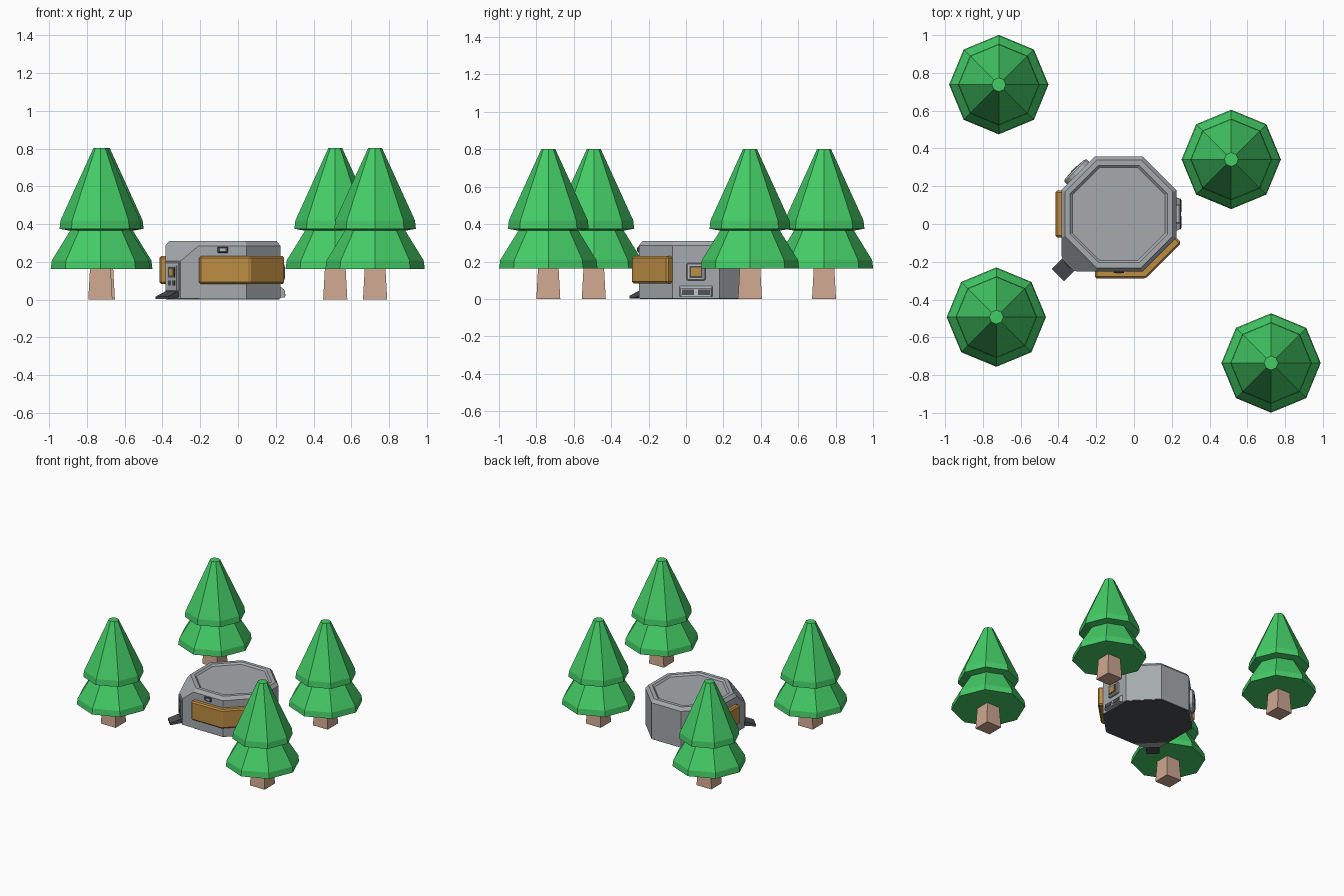
import bpy, math
from mathutils import Vector

if "Cube" in bpy.data.objects:
    bpy.data.objects.remove(bpy.data.objects["Cube"])


def srgb(r, g, b):
    f = lambda c: (c / 255 / 12.92) if c < 10 else ((c / 255 + 0.055) / 1.055) ** 2.4
    return (f(r), f(g), f(b), 1)


def material(name, *rgb):
    m = bpy.data.materials.new(name)
    m.diffuse_color = srgb(*rgb)
    m.use_nodes = True
    m.node_tree.nodes["Principled BSDF"].inputs["Base Color"].default_value = m.diffuse_color
    return m


GREEN = material("leaf green", 68, 204, 102)
TRUNK = material("pale bark", 206, 168, 144)
GREY = material("wall grey", 165, 170, 174)
LIGHT = material("trim grey", 182, 186, 190)
DARK = material("dark grey", 74, 79, 83)
ORANGE = material("amber", 190, 141, 66)

CX, CY, AP = -0.08, 0.053, 0.305      # octagon centre and apothem
T = math.tan(math.pi / 8)
HALF = AP * T                         # half the length of one wall


def mesh_object(name, verts, faces, mat, bevel=0):
    me = bpy.data.meshes.new(name)
    me.from_pydata([tuple(v) for v in verts], [], faces)
    me.materials.append(mat)
    ob = bpy.data.objects.new(name, me)
    bpy.context.collection.objects.link(ob)
    if bevel:
        mod = ob.modifiers.new("bevel", 'BEVEL')
        mod.width, mod.segments, mod.limit_method = bevel, 1, 'ANGLE'
    return ob


def rings(name, profile, sides, centre, mat, turn=0.0):
    """Stack of polygon rings given as (circumradius, z), capped at both ends."""
    verts = []
    for r, z in profile:
        for i in range(sides):
            a = turn + 2 * math.pi * i / sides
            verts.append((centre[0] + r * math.cos(a), centre[1] + r * math.sin(a), z))
    faces = [tuple(reversed(range(sides)))]
    for k in range(len(profile) - 1):
        for i in range(sides):
            j = (i + 1) % sides
            faces.append((k * sides + i, k * sides + j, (k + 1) * sides + j, (k + 1) * sides + i))
    n = (len(profile) - 1) * sides
    faces.append(tuple(range(n, n + sides)))
    return mesh_object(name, verts, faces, mat)


def prism(name, plan, z0, z1, mat, bevel=0):
    """Extrude a counter-clockwise plan outline upwards."""
    n = len(plan)
    verts = [(x, y, z0) for x, y in plan] + [(x, y, z1) for x, y in plan]
    faces = [tuple(reversed(range(n))), tuple(range(n, 2 * n))]
    faces += [(i, (i + 1) % n, n + (i + 1) % n, n + i) for i in range(n)]
    return mesh_object(name, verts, faces, mat, bevel)


def on_wall(deg, u, d, z):
    """Point on the wall facing deg: u along it, d out from the centre."""
    a = math.radians(deg)
    return Vector((CX + d * math.cos(a) - u * math.sin(a),
                   CY + d * math.sin(a) + u * math.cos(a), z))


def wall_block(name, deg, section, w0, w1, mat, bevel=0):
    """Block on a wall; section lists (d, z), half width runs w0 (inner) to w1 (outer)."""
    ds = [d for d, z in section]
    lo, hi = min(ds), max(ds)
    width = lambda d: w0 + (w1 - w0) * (d - lo) / (hi - lo)
    n = len(section)
    verts = [on_wall(deg, -width(d), d, z) for d, z in section]
    verts += [on_wall(deg, width(d), d, z) for d, z in section]
    faces = [tuple(range(n)), tuple(reversed(range(n, 2 * n)))]
    faces += [(i, n + i, n + (i + 1) % n, (i + 1) % n) for i in range(n)]
    return mesh_object(name, verts, faces, mat, bevel)


def plate(name, deg, w, z0, z1, d0, d1, mat, bevel=0):
    return wall_block(name, deg, [(d0, z0), (d0, z1), (d1, z1), (d1, z0)], w, w, mat, bevel)


# Trees: square trunk and two eight-sided tiers
for i, c in enumerate([(-0.716, 0.738), (0.515, 0.342), (-0.729, -0.493), (0.726, -0.736)]):
    s = math.sqrt(2)
    rings(f"tree_trunk_{i}", [(0.064 * s, 0), (0.054 * s, 0.18)], 4, c, TRUNK, math.pi / 4)
    rings(f"tree_foliage_{i}",
          [(0.263, 0.163), (0.257, 0.208), (0.160, 0.365), (0.216, 0.375),
           (0.211, 0.42), (0.037, 0.802)], 8, c, GREEN)

# Main octagonal body with chamfered rim and shallow roof recess
K = 1 / math.cos(math.pi / 8)
rings("shelter_body", [(AP * K, 0.005), (AP * K, 0.285), (0.285 * K, 0.31), (0.258 * K, 0.31),
                       (0.245 * K, 0.298)], 8, (CX, CY), GREY, math.pi / 8)
rings("floor_plate", [(0.3 * K, 0), (0.3 * K, 0.02)], 8, (CX, CY), DARK, math.pi / 8)

# Wrap-around window across the front and front right walls
OUT = 0.342
wrap = [on_wall(-90, -HALF, AP - 0.02, 0), on_wall(-90, -HALF, OUT, 0), on_wall(-90, OUT * T, OUT, 0),
        on_wall(-45, HALF, OUT, 0), on_wall(-45, HALF, AP - 0.02, 0),
        on_wall(-90, (AP - 0.02) * T, AP - 0.02, 0)]
prism("front_window", [p.xy for p in wrap], 0.083, 0.23, ORANGE, 0.01)
# Left wall window
plate("left_window", 180, HALF - 0.002, 0.083, 0.23, AP - 0.02, OUT - 0.005, ORANGE, 0.01)

# Entrance porch with sloping roof, door and ramp on the front left wall
PD = 0.374
wall_block("porch", -135, [(AP - 0.001, 0.005), (AP - 0.001, 0.287), (PD, 0.205), (PD, 0.005)],
           HALF, HALF - (PD - AP), GREY)
plate("door_frame", -135, 0.05, 0.045, 0.198, PD - 0.01, PD + 0.007, LIGHT, 0.003)
plate("door_panel", -135, 0.036, 0.05, 0.18, PD, PD + 0.009, GREY)
plate("door_window_frame", -135, 0.025, 0.118, 0.172, PD, PD + 0.012, DARK)
plate("door_window", -135, 0.016, 0.128, 0.162, PD, PD + 0.014, ORANGE)
for u in (-0.014, 0.014):
    b = plate("door_vent", -135, 0.01, 0.075, 0.102, PD, PD + 0.012, DARK)
    b.location = on_wall(-135, u, 0, 0) - Vector((CX, CY, 0))
wall_block("ramp", -135, [(PD - 0.01, 0.015), (PD - 0.01, 0.045), (PD + 0.015, 0.042),
                          (0.458, 0.016), (0.458, 0.002)], 0.046, 0.046, DARK)

# Small lamps high on the front wall
plate("front_lamp_frame", -90, 0.028, 0.248, 0.28, AP - 0.005, AP + 0.007, DARK, 0.003)
plate("front_lamp", -90, 0.015, 0.257, 0.271, AP, AP + 0.009, LIGHT)

# Right wall: square port with amber glass, vent housing below
plate("right_port_frame", 0, 0.05, 0.098, 0.192, AP - 0.005, AP + 0.02, LIGHT, 0.006)
plate("right_port_rim", 0, 0.034, 0.113, 0.175, AP, AP + 0.023, DARK)
plate("right_port_glass", 0, 0.026, 0.122, 0.167, AP, AP + 0.025, ORANGE)
wall_block("right_vent", 0, [(AP - 0.005, 0.012), (AP - 0.005, 0.072), (AP + 0.018, 0.055),
                             (AP + 0.024, 0.012)], 0.09, 0.08, LIGHT)
for u in (-0.042, 0.042):
    s = wall_block("right_vent_slot", 0, [(AP, 0.02), (AP, 0.05), (AP + 0.021, 0.05),
                                          (AP + 0.027, 0.02)], 0.032, 0.032, DARK)
    s.location.y = u

# Back left wall: round fan housing
def disc(name, r, d0, d1, mat):
    a = math.radians(135)
    ob = rings(name, [(r, d0), (r, d1 - 0.008), (r - 0.012, d1)], 16, (0, 0), mat, math.pi / 16)
    ob.rotation_euler = (0, math.pi / 2, a)
    ob.location = (CX, CY, 0.15)


disc("fan_housing", 0.085, AP - 0.01, AP + 0.028, LIGHT)
disc("fan_grille", 0.062, AP, AP + 0.031, DARK)
disc("fan_hub", 0.03, AP, AP + 0.034, LIGHT)
